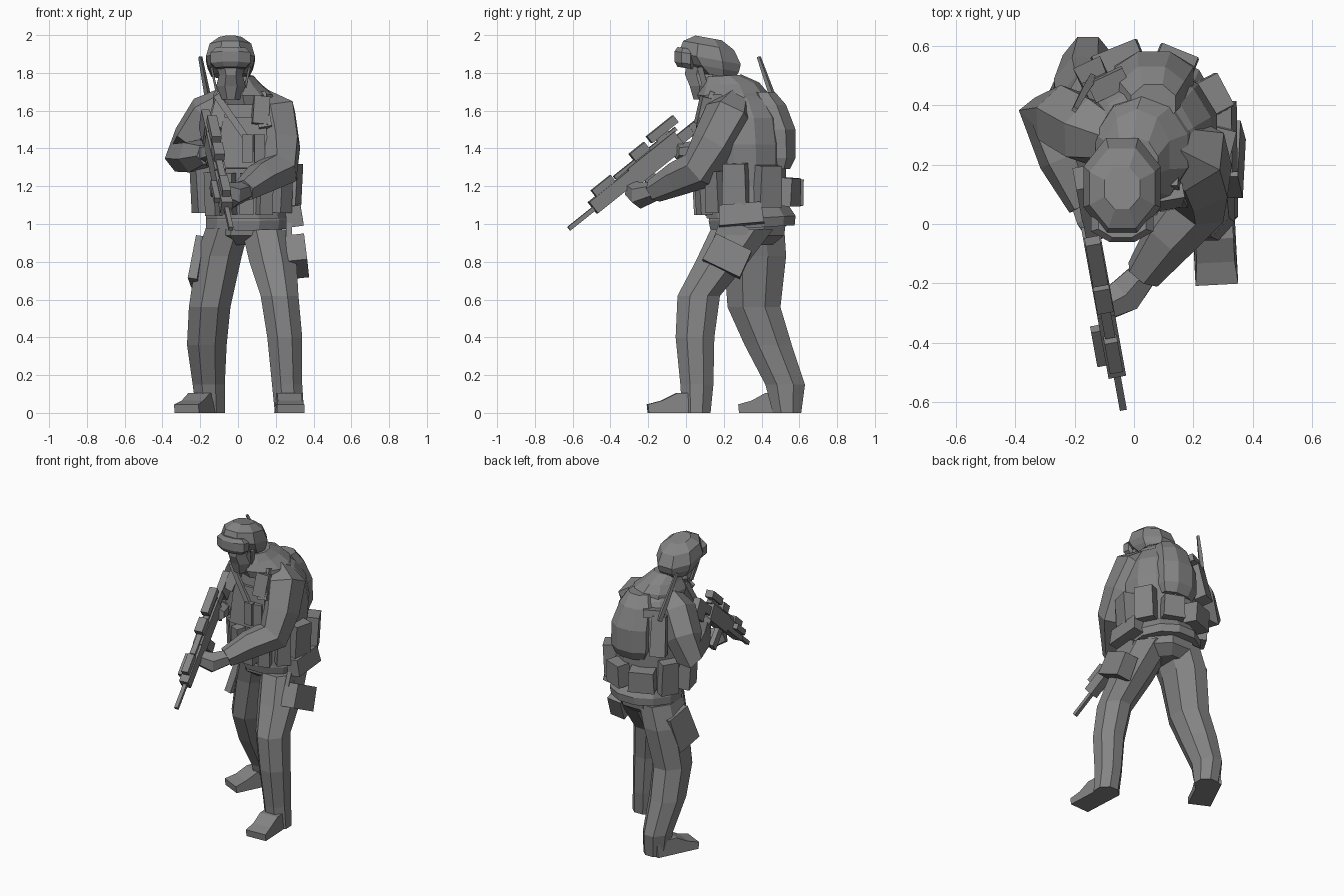
import bpy, bmesh, math
from mathutils import Vector, Matrix, Euler

GREY = bpy.data.materials.new("dark_grey")
GREY.diffuse_color = (.23, .23, .23, 1)


def finish(name, bm, mat=None):
    if mat:
        bm.transform(mat)
    bmesh.ops.recalc_face_normals(bm, faces=bm.faces)
    me = bpy.data.meshes.new(name)
    bm.to_mesh(me)
    bm.free()
    me.materials.append(GREY)
    ob = bpy.data.objects.new(name, me)
    bpy.context.collection.objects.link(ob)
    return ob


def skin(name, rings, mat=None):
    """Join rings of points with quads and cap both ends."""
    bm = bmesh.new()
    vs = [[bm.verts.new(p) for p in r] for r in rings]
    n = len(rings[0])
    for a, b in zip(vs, vs[1:]):
        for i in range(n):
            bm.faces.new((a[i], a[(i + 1) % n], b[(i + 1) % n], b[i]))
    bm.faces.new(vs[0])
    bm.faces.new(vs[-1])
    return finish(name, bm, mat)


def circle(n):
    k = 1 / math.cos(math.pi / n)
    return [(k * math.cos((i + .5) * math.tau / n), k * math.sin((i + .5) * math.tau / n)) for i in range(n)]


def loft(name, rows, n=8, slope=0):
    """Horizontal sections given as x0, x1, y0, y1, z; slope tips them along y."""
    rings = []
    for x0, x1, y0, y1, z in rows:
        rx, ry = (x1 - x0) / 2, (y1 - y0) / 2
        rings.append([(x0 + rx + rx * c, y0 + ry + ry * s, z + slope * ry * s) for c, s in circle(n)])
    return skin(name, rings)


def tube(name, pts, n=6):
    """Tube through points x, y, z, radius."""
    ps = [Vector(p[:3]) for p in pts]
    rings, q, prev = [], None, None
    for i, p in enumerate(ps):
        t = (ps[min(i + 1, len(ps) - 1)] - ps[max(i - 1, 0)]).normalized()
        q = prev.rotation_difference(t) @ q if prev else t.to_track_quat('Z', 'Y')
        prev = t
        rings.append([p + q @ Vector((c * pts[i][3], s * pts[i][3], 0)) for c, s in circle(n)])
    return skin(name, rings)


def place(loc, rot=(0, 0, 0)):
    return Matrix.Translation(loc) @ Euler([math.radians(a) for a in rot]).to_matrix().to_4x4()


def box(name, size, mat, taper=1.0):
    """Box whose top is scaled by taper."""
    bm = bmesh.new()
    bmesh.ops.create_cube(bm, size=1)
    for v in bm.verts:
        k = taper if v.co.z > 0 else 1
        v.co = Vector((v.co.x * size[0] * k, v.co.y * size[1] * k, v.co.z * size[2]))
    return finish(name, bm, mat)


# Torso, jacket hem and pelvis
loft("torso", [(-.17, .27, .11, .54, 1.03), (-.18, .26, .10, .53, 1.2), (-.19, .28, .09, .53, 1.42),
               (-.18, .26, .10, .51, 1.56), (-.13, .20, .11, .45, 1.66), (-.08, .12, .12, .36, 1.73)], 12)
loft("jacket_hem", [(-.17, .27, .13, .575, .98), (-.17, .28, .12, .58, 1.03), (-.16, .26, .13, .54, 1.09)], 12, .06)
loft("pelvis", [(-.07, .14, .22, .46, .89), (-.15, .23, .15, .52, .94), (-.15, .24, .14, .53, 1.02)])

# Legs: near one steps forward, far one trails
loft("forward_leg", [(.195, .35, -.02, .13, 0), (.18, .34, -.03, .145, .15), (.155, .34, -.055, .15, .4),
                     (.12, .32, -.045, .18, .62), (.06, .31, .05, .33, .8), (.02, .28, .13, .46, .97)])
loft("trailing_leg", [(-.22, -.07, .46, .61, 0), (-.24, -.07, .42, .63, .15), (-.27, -.06, .31, .56, .36),
                      (-.26, -.04, .22, .50, .56), (-.22, .02, .20, .53, .83), (-.17, .06, .17, .52, .98)])

# Boots: side profile swept to a slightly narrower toe
PROFILE = [(.12, 0), (-.17, 0), (-.175, .045), (-.10, .065), (-.02, .105), (.12, .105)]
for name, loc, turn in (("forward_boot", (.27, -.03, 0), 3), ("trailing_boot", (-.197, .465, 0), -26)):
    skin(name, [[(side * (.072 - .008 * (z > .05)), y, z) for y, z in PROFILE] for side in (-1, 1)],
         place(loc, (0, 0, turn)))

# Thigh holster and thigh pocket
box("thigh_holster", (.105, .22, .155), place((.312, .22, .83), (-26, -6, 0)), .95)
box("holster_strap", (.03, .16, .12), place((.27, .24, .95), (-20, 0, 0)))
box("thigh_pocket", (.05, .19, .24), place((-.212, .35, .80), (-16, 8, -8)), .92)

# Arms and hands
tube("support_arm", [(.11, .27, 1.65, .07), (.185, .235, 1.575, .12), (.215, .15, 1.42, .108), (.215, .07, 1.285, .095),
                     (.12, -.045, 1.24, .08), (.03, -.17, 1.175, .056)])
tube("support_hand", [(.04, -.16, 1.175, .045), (-.03, -.24, 1.15, .06), (-.10, -.28, 1.18, .045)])
tube("trigger_arm", [(-.06, .28, 1.65, .07), (-.15, .31, 1.58, .105), (-.24, .36, 1.44, .10), (-.29, .385, 1.355, .085),
                     (-.23, .22, 1.36, .08), (-.165, .06, 1.37, .05)])
tube("trigger_hand", [(-.17, .07, 1.37, .042), (-.145, .02, 1.38, .05), (-.115, -.05, 1.385, .035)])

# Masked face, goggles, helmet and scarf
loft("masked_face", [(-.085, .01, .04, .15, 1.66), (-.115, .04, .02, .20, 1.73), (-.10, .025, -.005, .20, 1.79),
                     (-.13, .05, .00, .24, 1.87)])
loft("helmet", [(-.14, .06, .07, .255, 1.785), (-.16, .08, .00, .28, 1.83), (-.17, .09, -.04, .29, 1.875),
                (-.15, .07, -.015, .255, 1.945), (-.10, .02, .05, .19, 1.985)], 8, -.18)
loft("goggles", [(-.12, .04, -.045, .05, 1.825), (-.145, .065, -.06, .06, 1.85), (-.145, .065, -.06, .06, 1.905),
                 (-.12, .04, -.045, .05, 1.93)], 8, -.15)
for s in (-1, 1):
    box("helmet_strap", (.012, .03, .13), place((-.04 + s * .088, .09, 1.77), (15, s * 12, 0)))
loft("scarf", [(-.13, .20, .09, .43, 1.64), (-.13, .18, .07, .42, 1.69), (-.10, .12, .085, .38, 1.74),
               (-.08, .08, .11, .29, 1.785)], 10, .06)

# Load pouches fanned round the vest: name, angle, height centre, width, height, depth
POUCHES = [("magazine_pouch", -68, 1.16, .075, .22, .09), ("magazine_pouch", -90, 1.16, .075, .22, .10),
           ("magazine_pouch", -112, 1.16, .075, .22, .10), ("magazine_pouch", -134, 1.16, .075, .23, .08),
           ("front_side_pouch", -42, 1.17, .09, .22, .09), ("side_pouch", -14, 1.21, .13, .22, .09),
           ("canteen_pouch", 28, 1.20, .13, .22, .10), ("rear_pouch", 68, 1.17, .14, .15, .10),
           ("rear_pouch", 112, 1.17, .17, .14, .12), ("far_rear_pouch", 150, 1.18, .12, .22, .09),
           ("far_side_pouch", 195, 1.18, .14, .24, .09)]
for name, ang, z, w, h, d in POUCHES:
    a = math.radians(ang)
    p = (.045 + .245 * math.cos(a), .32 + .235 * math.sin(a), z)
    box(name, (d, w, h), place(p, (0, 4, ang)), .93)
box("hip_pouch", (.09, .24, .11), place((.295, .29, 1.05), (5, -8, 0)), .93)

# Chest plate, shoulder straps and chest gear
box("chest_plate", (.27, .06, .27), place((.03, .095, 1.43), (-4, 0, 0)), .85)
for x, y, turn in ((.05, .06, 0), (.11, .07, 12)):
    box("chest_magazine", (.055, .05, .15), place((x, y, 1.40), (0, 0, turn)))
for x, lean in ((-.10, 14), (.13, -10)):
    box("shoulder_strap", (.07, .04, .20), place((x, .11, 1.60), (-22, lean, 0)))
box("shoulder_pouch", (.085, .05, .15), place((.12, .09, 1.60), (-12, 6, 10)))
box("sling", (.035, .02, .30), place((-.03, .075, 1.56), (-8, -35, 0)))

# Back pack, radio and aerial
loft("back_pack", [(-.04, .18, .44, .55, 1.29), (-.065, .20, .42, .58, 1.35), (-.065, .20, .40, .58, 1.50),
                   (-.05, .17, .36, .53, 1.63), (-.01, .14, .34, .47, 1.70)])
box("radio", (.10, .09, .26), place((-.13, .48, 1.47), (12, 0, 25)), .9)
box("radio_cap", (.13, .07, .05), place((-.085, .47, 1.61), (10, 0, 25)))
tube("aerial", [(-.14, .49, 1.58, .014), (-.165, .45, 1.70, .012), (-.20, .385, 1.885, .008)], 4)

# Rifle: built along its own axis from the muzzle backwards
axis = Vector((-.115, .63, .505)).normalized()
side = axis.cross(Vector((0, 0, 1))).normalized()
up = side.cross(axis)
rifle = Matrix((side, axis, up)).transposed().to_4x4()
rifle.translation = (-.037, -.62, .975)
# name, start, end, bottom, top, width, sideways shift
RIFLE = [("barrel", 0, .22, -.012, .012, .024, 0), ("handguard", .17, .46, -.03, .045, .06, 0),
         ("front_device", .22, .35, .045, .085, .045, 0), ("side_light", .22, .37, 0, .035, .03, -.045),
         ("receiver", .44, .76, -.05, .055, .06, 0), ("top_rail", .36, .78, .05, .07, .035, 0),
         ("sight_mount", .50, .60, .06, .11, .055, 0), ("sight", .63, .81, .08, .125, .052, 0),
         ("sight_base", .66, .74, .05, .09, .03, 0), ("stock_tube", .74, .90, -.025, .03, .04, 0),
         ("stock", .84, .98, -.09, .03, .045, 0)]
for name, y0, y1, z0, z1, w, x in RIFLE:
    box("rifle_" + name, (w, y1 - y0, z1 - z0), rifle @ place((x, (y0 + y1) / 2, (z0 + z1) / 2)))
box("rifle_magazine", (.03, .065, .16), rifle @ place((0, .52, -.10), (12, 0, 0)))
box("rifle_grip", (.032, .045, .11), rifle @ place((0, .715, -.08), (20, 0, 0)))
